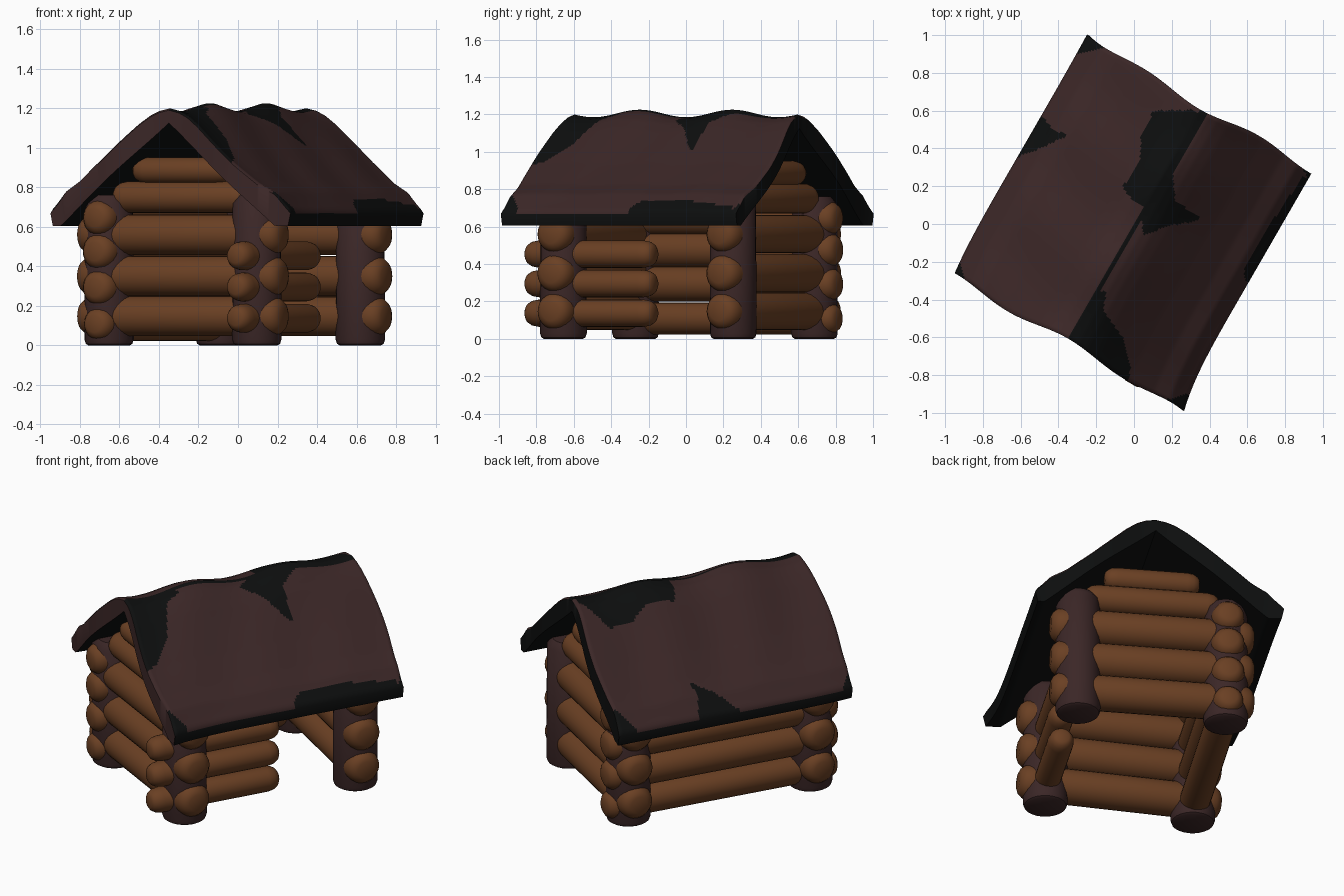
import bpy, bmesh, math
from mathutils import Matrix, Vector

if "Cube" in bpy.data.objects:
    bpy.data.objects.remove(bpy.data.objects["Cube"])

TURN = Matrix.Rotation(math.radians(-30), 4, 'Z')   # whole cabin is turned


def material(name, rgb):
    m = bpy.data.materials.new(name)
    m.diffuse_color = (*rgb, 1)
    m.use_nodes = True
    m.node_tree.nodes["Principled BSDF"].inputs["Base Color"].default_value = m.diffuse_color
    return m


LOG = material("log brown", (0.145, 0.051, 0.017))
DARK = material("dark bark brown", (0.044, 0.020, 0.020))
BLACK = material("charred black", (0.004, 0.0045, 0.0045))


def finish(name, bm, mats, angle=40):
    bmesh.ops.recalc_face_normals(bm, faces=bm.faces[:])
    bm.transform(TURN)
    me = bpy.data.meshes.new(name)
    bm.to_mesh(me)
    bm.free()
    for m in mats:
        me.materials.append(m)
    for p in me.polygons:
        p.use_smooth = True
    me.set_sharp_from_angle(angle=math.radians(angle))
    ob = bpy.data.objects.new(name, me)
    bpy.context.collection.objects.link(ob)
    return ob


def lathe(name, start, end, profile, mat, sides=24):
    """Closed round body from start to end; profile = (distance, radius)."""
    bm = bmesh.new()
    a, d = Vector(start), (Vector(end) - Vector(start)).normalized()
    rot = d.to_track_quat('Z', 'Y')
    rings = []
    for t, r in profile:
        rings.append([bm.verts.new(a + rot @ Vector((
            r * math.cos(2 * math.pi * i / sides),
            r * math.sin(2 * math.pi * i / sides), t))) for i in range(sides)])
    for p, q in zip(rings, rings[1:]):
        for i in range(sides):
            j = (i + 1) % sides
            bm.faces.new((p[i], p[j], q[j], q[i]))
    bm.faces.new(rings[0])
    bm.faces.new(rings[-1])
    return finish(name, bm, [mat])


def log(name, a, b, z, r, over):
    """Round-ended log at height z along a-b, running past both by 'over'."""
    a, b = Vector((*a, z)), Vector((*b, z))
    d = (b - a).normalized() * over
    a, b = a - d, b + d
    n = (b - a).length
    cap = [(0, 0.5 * r), (0.012, 0.74 * r), (0.035, 0.92 * r), (0.07, r)]
    lathe(name, a, b, cap + [(n - t, q) for t, q in reversed(cap)], LOG)


# Corner posts: front and back, door side and closed side
FD, BD, FC, BC = (0.41, -0.52), (0.41, 0.528), (-0.43, -0.56), (-0.42, 0.55)
for p in (FD, BD, FC, BC):
    lathe("corner_post", (*p, 0), (*p, 1),
          [(0, 0.105), (0.008, 0.118), (0.03, 0.125), (0.72, 0.122),
           (0.76, 0.09)], DARK)

# Gable wall logs, both ends: height, radius, overhang past the posts
for a, b in ((FC, FD), (BC, BD)):
    for z, r, over in ((0.147, 0.101, 0.155), (0.35, 0.103, 0.155), (0.56, 0.102, 0.155),
                       (0.75, 0.08, -0.04), (0.885, 0.066, -0.15)):
        log("gable_log", a, b, z, r, over)

# Closed side wall
for z, r in ((0.108, 0.086), (0.292, 0.093), (0.475, 0.094), (0.645, 0.092)):
    log("side_log", FC, BC, z, r, 0.15)

# Short wall beside the doorway
for z in (0.137, 0.295, 0.453):
    log("door_side_log", (0.41, -0.74), (0.41, 0.045), z, 0.073, 0)

# Roof: one wavy sheet with a straight underside
PROFILE = [(0, 1.205), (0.06, 1.19), (0.11, 1.165), (0.17, 1.12), (0.26, 1.04),
           (0.38, 0.935), (0.52, 0.825), (0.61, 0.775), (0.66, 0.72), (0.7, 0.68)]
PATCHES = [
    [(0, -.8), (0, -.42), (.05, -.38), (.09, -.48), (.25, -.55), (.36, -.66), (.42, -.8)],
    [(0, .08), (.0, .8), (.04, .8), (.04, .34), (.127, .216), (.3, .2), (.177, .094), (.07, -.026)],
    [(-.15, .14), (-.14, .31), (-.2, .42), (-.21, .57), (-.03, .68), (0, .68), (0, .1), (-.06, .1)],
    [(-.75, -.05), (-.63, .1), (-.54, .23), (-.63, .22), (-.75, .27)],
    [(.75, -.02), (.63, .06), (.62, .3), (.65, .66), (.75, .7)],
]


def inside(p, poly):
    hit = False
    for (x1, y1), (x2, y2) in zip(poly, poly[1:] + poly[:1]):
        if (y1 > p.y) != (y2 > p.y) and p.x < (x2 - x1) * (p.y - y1) / (y2 - y1) + x1:
            hit = not hit
    return hit


def roof_point(s, t):
    """s, t in -1..1 across and along the ridge, edges gently uneven."""
    far = 1 if s * t < 0 else 0
    v = t * (0.70 + 0.035 * math.sin(math.pi * abs(s)) ** 2
             + far * s ** 4 * (0.045 if s < 0 else 0.025))
    u = s * ((0.68 if s > 0 else 0.712) + far * t ** 4 * (0.045 if s > 0 else 0.005)
             - 0.02 * (1 - far) * t ** 4 * (s < 0))
    a = abs(s) * 0.7
    for (u1, z1), (u2, z2) in zip(PROFILE, PROFILE[1:]):
        if a <= u2 + 1e-6:
            z = z1 + (z2 - z1) * (a - u1) / (u2 - u1)
            break
    z -= 0.02 * math.cos(11 * v) * math.exp(-5 * a)
    z += 0.008 * math.sin(13 * v + 4 * u) * math.sin(math.pi * abs(s))
    return u, v, z


N = 120
bm = bmesh.new()
top, low = {}, {}
for i in range(N + 1):
    for j in range(N + 1):
        s, t = 2 * i / N - 1, 2 * j / N - 1
        u, v, z = roof_point(s, t)
        edge = i in (0, N) or j in (0, N)
        top[i, j] = bm.verts.new((u, v, z - (0.012 if edge else 0)))
        under = min(z - 0.06, max(1.125 - 0.81 * abs(u), 0.605))
        low[i, j] = bm.verts.new((u * 0.98, v, under))
for i in range(N):
    for j in range(N):
        quad = [(i, j), (i + 1, j), (i + 1, j + 1), (i, j + 1)]
        f = bm.faces.new([top[k] for k in quad])
        c = f.calc_center_median()
        burnt = (any(inside(c, p) for p in PATCHES) or abs(c.x) + abs(c.y) > 1.335
                 or 0.005 < c.x < 0.022)
        f.material_index = int(burnt)
        bm.faces.new([low[k] for k in reversed(quad)]).material_index = 1
for k in range(N):
    for a, b, colour in (((k, 0), (k + 1, 0), 0), ((k, N), (k + 1, N), 1),
                         ((0, k), (0, k + 1), 1), ((N, k), (N, k + 1), 1)):
        f = bm.faces.new((top[a], top[b], low[b], low[a]))
        f.material_index = colour
finish("roof", bm, [DARK, BLACK], 50)
